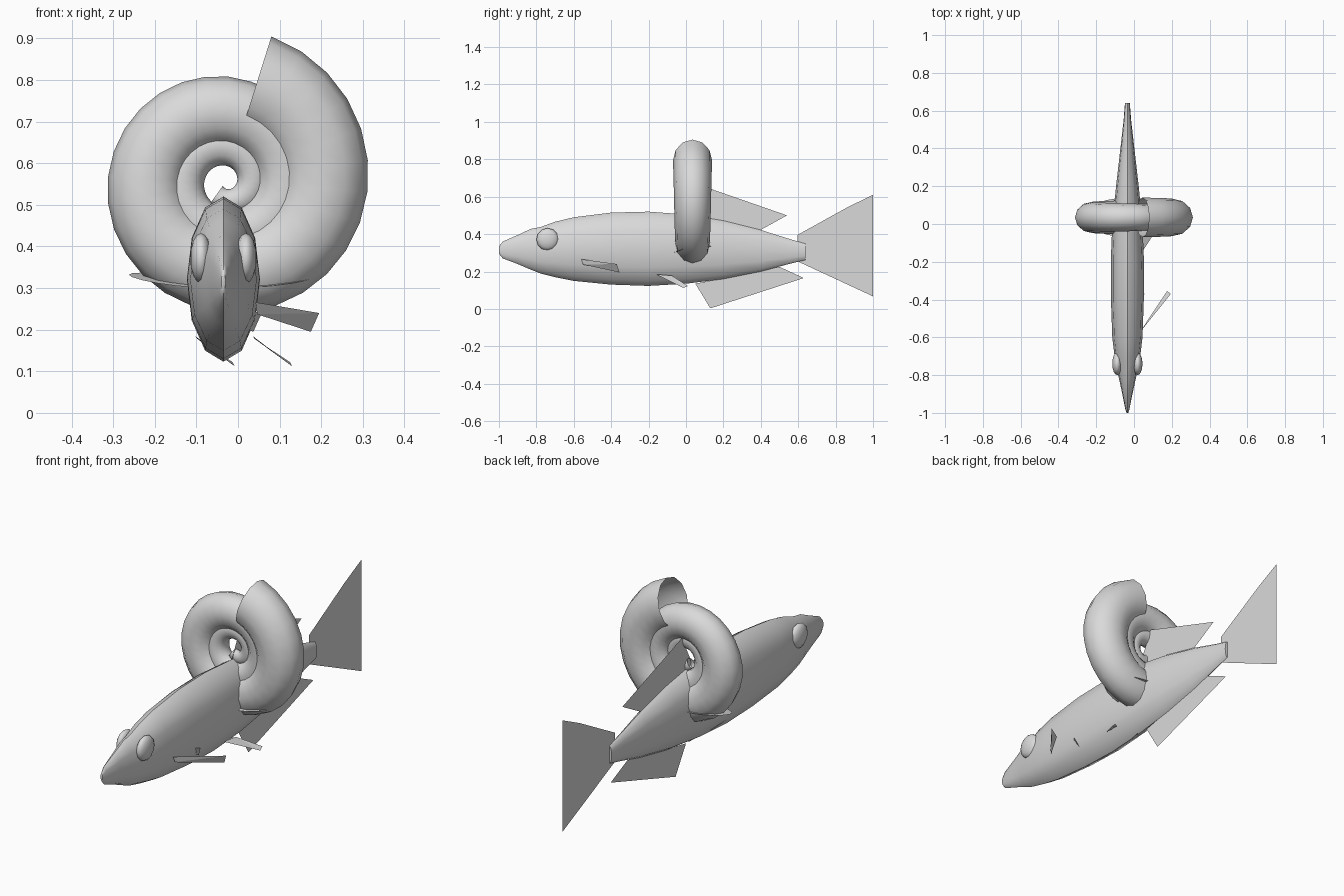
import bpy, bmesh, math
from mathutils import Vector, Matrix

cube = bpy.data.objects.get("Cube")
if cube:
    bpy.data.objects.remove(cube, do_unlink=True)

CX = -0.035  # centre plane of the fish

grey = bpy.data.materials.new("plain_grey")
grey.use_nodes = True
grey.diffuse_color = (0.7, 0.7, 0.7, 1)
grey.node_tree.nodes["Principled BSDF"].inputs["Base Color"].default_value = (0.7, 0.7, 0.7, 1)


def finish(name, bm, smooth=True):
    bmesh.ops.recalc_face_normals(bm, faces=bm.faces)
    mesh = bpy.data.meshes.new(name)
    bm.to_mesh(mesh)
    bm.free()
    mesh.materials.append(grey)
    obj = bpy.data.objects.new(name, mesh)
    bpy.context.collection.objects.link(obj)
    if smooth:
        bpy.ops.object.select_all(action='DESELECT')
        obj.select_set(True)
        bpy.context.view_layer.objects.active = obj
        bpy.ops.object.shade_smooth_by_angle(angle=math.radians(50))
    return obj


def loft(name, rings, capped):
    bm = bmesh.new()
    loops = [[bm.verts.new(p) for p in ring] for ring in rings]
    n = len(loops[0])
    for a, b in zip(loops, loops[1:]):
        for i in range(n):
            j = (i + 1) % n
            bm.faces.new((a[i], a[j], b[j], b[i]))
    if capped:
        bm.faces.new(loops[0])
        bm.faces.new(loops[-1])
    return finish(name, bm)


def plate(name, points):
    bm = bmesh.new()
    face = bm.faces.new([bm.verts.new(p) for p in points])
    bmesh.ops.triangulate(bm, faces=[face])
    return finish(name, bm, smooth=False)


def circle(n):
    return [(math.sin(2 * math.pi * i / n), math.cos(2 * math.pi * i / n)) for i in range(n)]


# Fish body: y, bottom z, top z, half width
stations = [
    (-1.0, .295, .335, .005), (-.98, .27, .36, .011), (-.9, .24, .395, .027),
    (-.83, .21, .428, .042), (-.78, .19, .437, .053), (-.7, .17, .466, .068),
    (-.6, .15, .49, .08), (-.4, .13, .515, .087), (-.2, .123, .52, .088),
    (0, .135, .505, .08), (.2, .16, .472, .06), (.4, .2, .422, .037),
    (.55, .24, .375, .02), (.64, .262, .348, .013),
]
body_rings = [[(CX + s * w, y, (lo + hi) / 2 + c * (hi - lo) / 2) for s, c in circle(12)]
              for y, lo, hi, w in stations]
loft("fish_body", body_rings, True)

# Eyes: flattened spheres
for side, label in ((1, "left"), (-1, "right")):
    bm = bmesh.new()
    bmesh.ops.create_uvsphere(bm, u_segments=12, v_segments=8, radius=1)
    place = (Matrix.Translation((CX + side * .054, -.74, .372))
             @ Matrix.Diagonal((.026, .06, .06, 1)) @ Matrix.Rotation(math.pi / 2, 4, 'Y'))
    bmesh.ops.transform(bm, matrix=place, verts=bm.verts)
    finish(label + "_eye", bm)

# Fins on the centre plane, as (y, z) outlines
centre_fins = {
    "dorsal_fin": [(0, .5), (.08, .66), (.54, .5), (.395, .42)],
    "anal_fin": [(.05, .135), (.13, .003), (.63, .165), (.5, .225)],
    "tail_fin": [(.595, .395), (.866, .545), (1, .61), (.865, .505), (.835, .42), (.815, .33),
                 (.845, .2), (1, .067), (.595, .255)],
}
for name, outline in centre_fins.items():
    plate(name, [(CX, y, z) for y, z in outline])

# Paired fins: both of a pair sweep the same way
side_fins = {
    "pectoral_fin": [(.042, -.56, .266), (.195, -.37, .24), (.175, -.355, .195), (.046, -.55, .237)],
    "pelvic_fin": [(.035, -.16, .185), (.04, -.075, .178), (.125, .01, .122), (.13, -.015, .112)],
}
for name, outline in side_fins.items():
    for label, shift in (("left", 0), ("right", -.138)):
        plate(label + "_" + name, [(x + shift, y, z) for x, y, z in outline])

# Coiled shell: an oval tube shrinking along a spiral, open at the mouth
SHELL = Vector((-.03, .035, .555))
TURNS, STEPS = 2.55, 72
shell_rings = []
for k in range(STEPS + 1):
    t = TURNS * k / STEPS
    angle = math.radians(72.5) - 2 * math.pi * t
    out = Vector((math.cos(angle), 0, math.sin(angle)))
    path, thick, wide = .249 - .083 * t, .118 - .036 * t, .105 - .033 * t
    shell_rings.append([SHELL + out * (path + c * thick) + Vector((0, s * wide, 0))
                        for s, c in circle(12)])
loft("coiled_shell", shell_rings, False)

# Thin tilted collar through the bottom of the shell, turned up at its ends
bm = bmesh.new()
rim = [bm.verts.new((CX + .003 + s * .23, .035 + c * .105, .317 + c * .018 + .015 * s * s))
       for s, c in circle(24)]
hub = bm.verts.new((CX, .035, .317))
for i in range(24):
    bm.faces.new((hub, rim[i], rim[(i + 1) % 24]))
finish("shell_collar", bm)
